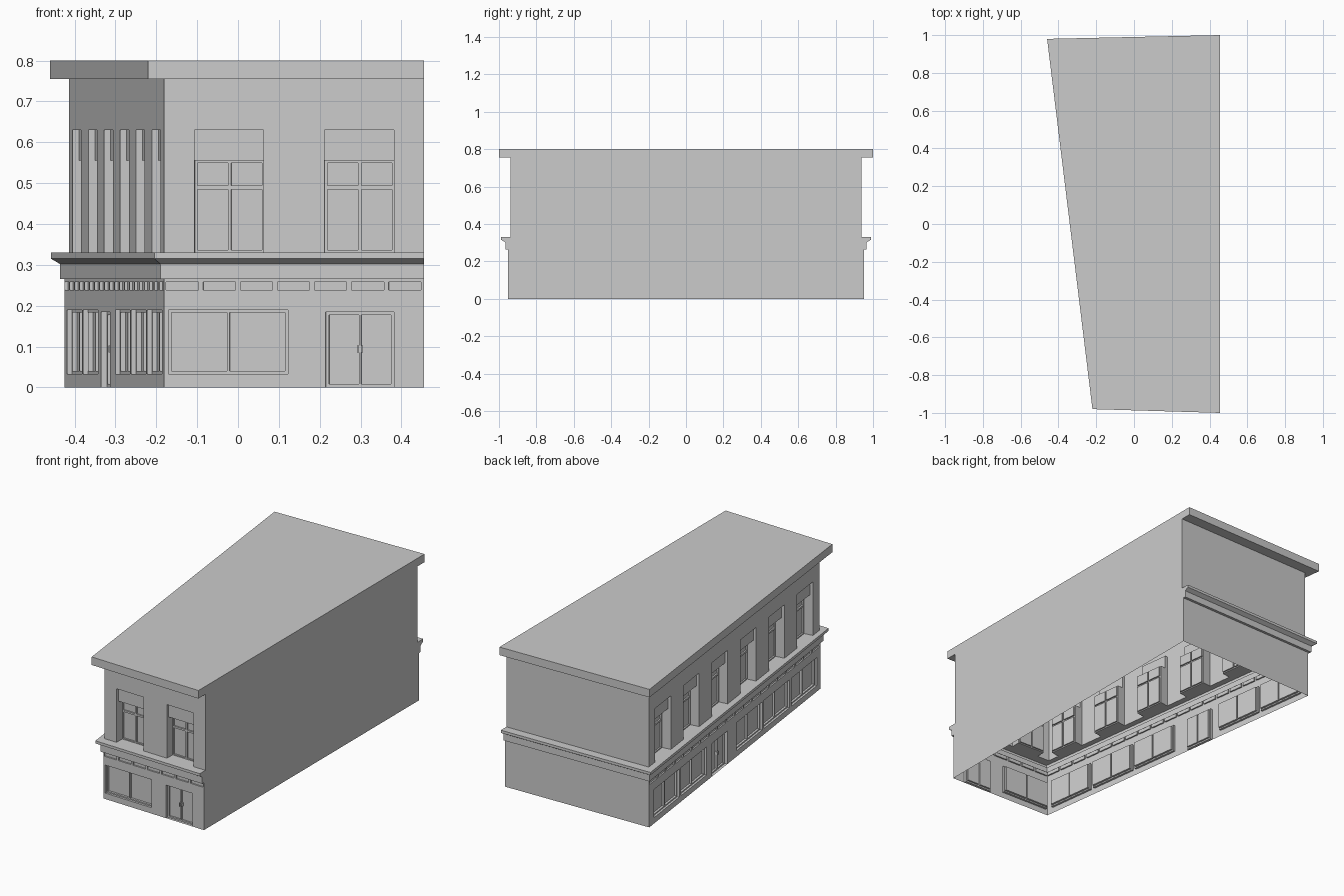
import bpy, bmesh
from mathutils import Vector

if "Cube" in bpy.data.objects:
    bpy.data.objects.remove(bpy.data.objects["Cube"])

RX = 0.455  # flat party wall on the right


def ring(yr, fx, fy, bx, by):
    """Plan outline, counter-clockwise: back right, back left, front left, front right."""
    return [(RX, yr), (bx, by), (fx, fy), (RX, -yr)]


LOWER = ring(0.951, -0.181, -0.932, -0.425, 0.932)
BAND = ring(0.966, -0.19, -0.945, -0.436, 0.946)
LEDGE = ring(0.988, -0.205, -0.968, -0.458, 0.968)
UPPER = ring(0.939, -0.181, -0.92, -0.414, 0.92)
ROOF = ring(1.0, -0.22, -0.98, -0.46, 0.98)


def finish(name, bm):
    bmesh.ops.remove_doubles(bm, verts=bm.verts, dist=0.00005)
    me = bpy.data.meshes.new(name)
    bm.to_mesh(me)
    bm.free()
    ob = bpy.data.objects.new(name, me)
    bpy.context.collection.objects.link(ob)
    return ob


def face(bm, pts):
    return bm.faces.new([bm.verts.new(p) for p in pts])


def wall_frame(a, b):
    """Returns the wall length and a map (along, up, inward) -> 3D point."""
    a, b = Vector((*a, 0)), Vector((*b, 0))
    d = (b - a).normalized()
    n = Vector((-d.y, d.x, 0))
    return (b - a).length, lambda u, z, dep: a + d * u + n * dep + Vector((0, 0, z))


def panel(bm, P, rect, depth, holes):
    """Flat rectangle with recessed holes (rect, extra depth, nested holes)."""
    u0, u1, z0, z1 = rect
    us = sorted({u0, u1, *(v for h in holes for v in h[0][:2])})
    zs = sorted({z0, z1, *(v for h in holes for v in h[0][2:])})
    for a, b in zip(us, us[1:]):
        for c, d in zip(zs, zs[1:]):
            mu, mz = (a + b) / 2, (c + d) / 2
            if any(r[0] < mu < r[1] and r[2] < mz < r[3] for r, _, _ in holes):
                continue
            face(bm, [P(a, c, depth), P(b, c, depth), P(b, d, depth), P(a, d, depth)])
    for r, extra, sub in holes:
        a, b, c, d = r
        cs = [(a, c), (b, c), (b, d), (a, d)]
        for p, q in zip(cs, cs[1:] + cs[:1]):
            face(bm, [P(*p, depth), P(*q, depth), P(*q, depth + extra), P(*p, depth + extra)])
        panel(bm, P, r, depth + extra, sub)


def loft(bm, levels):
    for (r0, z0), (r1, z1) in zip(levels, levels[1:]):
        for i in range(3):
            face(bm, [(*r0[i], z0), (*r0[i + 1], z0), (*r1[i + 1], z1), (*r1[i], z1)])


# opening types
def shop_window(u, w):
    m, f = u + w / 2, 0.007
    panes = [((u + f, m - f / 2, 0.04, 0.183), 0.012, []),
             ((m + f / 2, u + w - f, 0.04, 0.183), 0.012, [])]
    return ((u, u + w, 0.033, 0.19), 0.012, panes)


def door(u, w=0.167):
    m = u + w / 2
    leaves = [((u + 0.008, m - 0.003, 0.008, 0.177), 0.01, []),
              ((m + 0.003, u + w - 0.008, 0.008, 0.177), 0.01, [])]
    return ((u, u + w, 0.0, 0.185), 0.015, leaves)


def sash_window(u, w=0.17):
    m, f = u + w / 2, 0.006
    panes = [((a, b, c, d), 0.008, [])
             for a, b in ((u + f, m - 0.004), (m + 0.004, u + w - f))
             for c, d in ((0.336, 0.484), (0.494, 0.549))]
    sash = ((u, u + w, 0.33, 0.555), 0.034, panes)
    return ((u, u + w, 0.33, 0.63), 0.016, [sash])


def frieze(length, n):
    pitch = length / n
    return [((i * pitch + 0.005, (i + 1) * pitch - 0.007, 0.238, 0.258), 0.008, [])
            for i in range(n)]


# ground storey: shop windows, doors and frieze of sunk panels
bm = bmesh.new()
hb = bmesh.new()
front_len, PF = wall_frame(LOWER[2], LOWER[3])
side_len, PS = wall_frame(LOWER[1], LOWER[2])
back_len, PB = wall_frame(LOWER[0], LOWER[1])
front_door = 0.396
side_door = side_len - 1.19
panel(bm, PF, (0, front_len, 0, 0.265), 0,
      [shop_window(0.011, 0.292), door(front_door)] + frieze(front_len, 7))
side = [shop_window(side_len - t - 0.28, 0.28) for t in (0.04, 0.34, 0.64, 1.25, 1.55)]
panel(bm, PS, (0, side_len, 0, 0.265), 0, side + [door(side_door)] + frieze(side_len, 20))
panel(bm, PB, (0, back_len, 0, 0.265), 0, [])
finish("ground_storey", bm)

# door handles
for P, u in ((PF, front_door), (PS, side_door)):
    for s in (-0.0075, 0.0025):
        a = u + 0.0835 + s
        b = a + 0.005
        lo = [P(a, 0.085, 0.025), P(b, 0.085, 0.025), P(b, 0.103, 0.025), P(a, 0.103, 0.025)]
        hi = [P(a, 0.085, 0.008), P(b, 0.085, 0.008), P(b, 0.103, 0.008), P(a, 0.103, 0.008)]
        face(hb, hi)
        for i in range(4):
            j = (i + 1) % 4
            face(hb, [lo[i], lo[j], hi[j], hi[i]])
finish("door_handles", hb)

# upper storey: tall sash windows below sunk header panels
bm = bmesh.new()
length, P = wall_frame(UPPER[2], UPPER[3])
panel(bm, P, (0, length, 0.33, 0.755), 0, [sash_window(0.074), sash_window(0.393)])
length, P = wall_frame(UPPER[1], UPPER[2])
bay = length / 6
panel(bm, P, (0, length, 0.33, 0.755), 0,
      [sash_window(i * bay + (bay - 0.17) / 2) for i in range(6)])
length, P = wall_frame(UPPER[0], UPPER[1])
panel(bm, P, (0, length, 0.33, 0.755), 0, [])
finish("upper_storey", bm)

# cornice between the storeys
middle = [(LOWER, 0.265), (BAND, 0.265), (BAND, 0.302), (LEDGE, 0.315), (LEDGE, 0.33), (UPPER, 0.33)]
bm = bmesh.new()
loft(bm, middle)
finish("middle_cornice", bm)

# roof slab with overhanging edge
top = [(UPPER, 0.755), (ROOF, 0.755), (ROOF, 0.8)]
bm = bmesh.new()
loft(bm, top)
face(bm, [(*p, 0.8) for p in ROOF])
finish("roof_slab", bm)

# blank party wall closing the right side along the full profile
bm = bmesh.new()
profile = [(LOWER, 0.0)] + middle + top
face(bm, [(*r[3], z) for r, z in profile][::-1] + [(*r[0], z) for r, z in profile])
bmesh.ops.reverse_faces(bm, faces=bm.faces)
bm.normal_update()
for f in bm.faces:
    if f.normal.x < 0:
        f.normal_flip()
finish("party_wall", bm)
